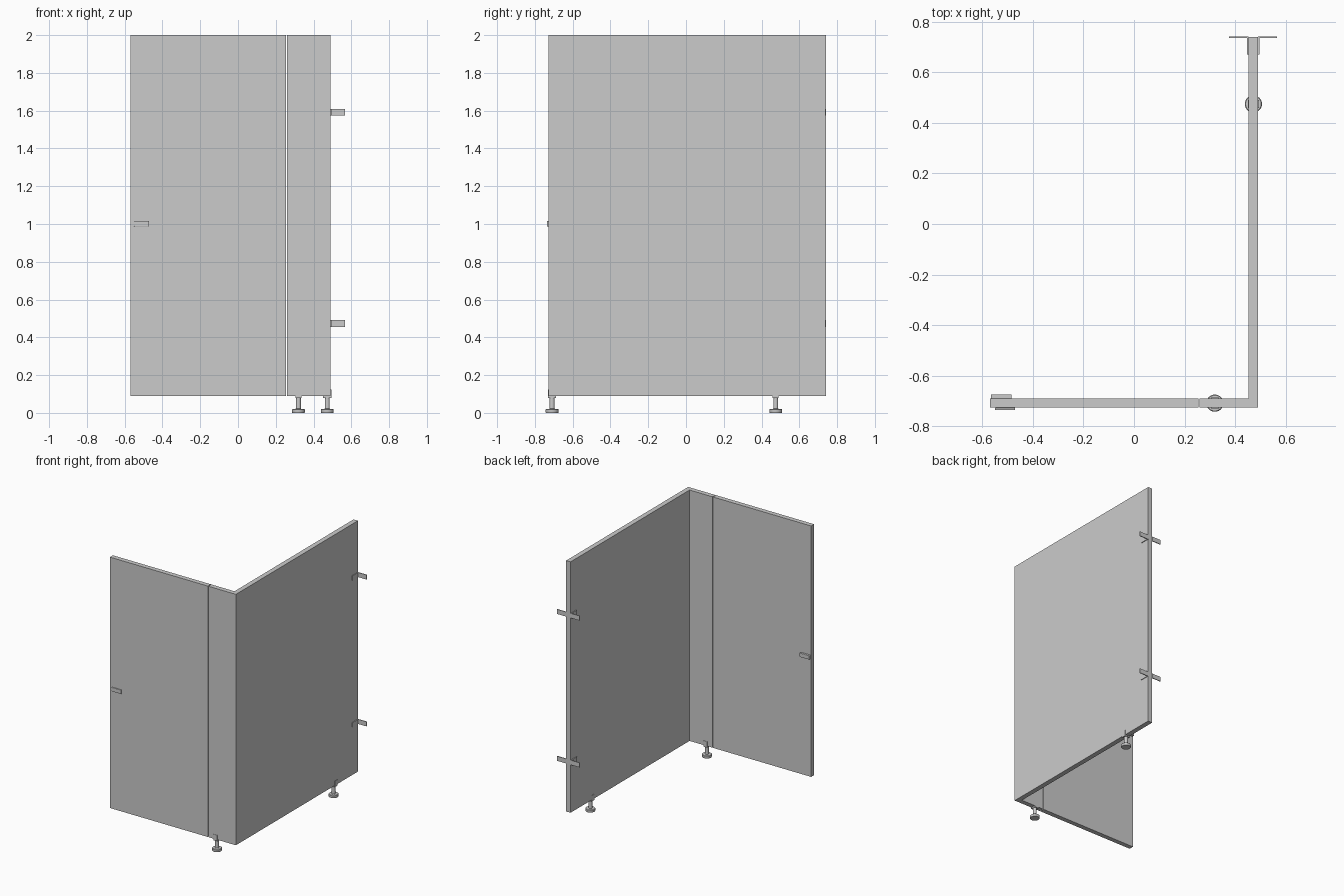
import bpy, bmesh, math

if "Cube" in bpy.data.objects:
    bpy.data.objects.remove(bpy.data.objects["Cube"])


def box(name, x, y, z, bevel=0.0):
    """Box from (min, max) pairs, optionally with softened edges."""
    bm = bmesh.new()
    bmesh.ops.create_cube(bm, size=1)
    for v in bm.verts:
        v.co = [r[0] if c < 0 else r[1] for c, r in zip(v.co, (x, y, z))]
    if bevel:
        bmesh.ops.bevel(bm, geom=bm.edges[:], offset=bevel, segments=2,
                        profile=0.5, affect='EDGES')
    return finish(name, bm)


def finish(name, bm):
    bmesh.ops.recalc_face_normals(bm, faces=bm.faces[:])
    me = bpy.data.meshes.new(name)
    bm.to_mesh(me)
    bm.free()
    ob = bpy.data.objects.new(name, me)
    bpy.context.collection.objects.link(ob)
    return ob


def prism(name, pts, z0, z1):
    """Extrude a flat XY outline from z0 to z1."""
    bm = bmesh.new()
    f = bm.faces.new([bm.verts.new((px, py, z0)) for px, py in pts])
    r = bmesh.ops.extrude_face_region(bm, geom=[f])
    for v in r['geom']:
        if isinstance(v, bmesh.types.BMVert):
            v.co.z = z1
    return finish(name, bm)


def lathe(name, profile, cx, cy, n=32):
    """Revolve a closed (radius, z) profile around a vertical axis."""
    bm = bmesh.new()
    vs = [bm.verts.new((r, 0, z)) for r, z in profile]
    es = [bm.edges.new(p) for p in zip(vs, vs[1:])]
    bmesh.ops.spin(bm, geom=vs + es, cent=(0, 0, 0), axis=(0, 0, 1),
                   angle=2 * math.pi, steps=n)
    bmesh.ops.remove_doubles(bm, verts=bm.verts[:], dist=1e-5)
    bmesh.ops.translate(bm, verts=bm.verts[:], vec=(cx, cy, 0))
    ob = finish(name, bm)
    bpy.context.view_layer.objects.active = ob
    ob.select_set(True)
    bpy.ops.object.shade_smooth_by_angle()
    ob.select_set(False)
    return ob


# Panels
Z = (0.09, 2.0)
FRONT = (-0.727, -0.691)
box("door", (-0.57, 0.255), FRONT, Z)
box("front_post_panel", (0.26, 0.491), FRONT, Z)
box("side_panel", (0.454, 0.491), (-0.691, 0.741), Z)

# Door latch: indicator plate outside, turn knob inside
box("latch_outer", (-0.55, -0.47), (-0.736, -0.727), (0.987, 1.017), 0.002)
box("latch_inner", (-0.566, -0.485), (-0.691, -0.674), (0.987, 1.017), 0.002)

# Wall brackets: a mirrored pair of L angles at two heights
T = 0.006
cx, half = 0.4715, 0.0195
for level, z0 in (("lower", 0.456), ("upper", 1.574)):
    for side, s in (("left", -1), ("right", 1)):
        inner, outer = half - 0.001, 0.095
        pts = [(inner, 0.67), (inner + T, 0.67), (inner + T, 0.742 - T),
               (outer, 0.742 - T), (outer, 0.742), (inner, 0.742)]
        prism(f"wall_bracket_{level}_{side}",
              [(cx + s * px, py) for px, py in pts], z0, z0 + 0.035)

# Adjustable feet: round pad, stem and U clip gripping the panel
foot_profile = [(0, 0), (0.033, 0), (0.034, 0.002), (0.034, 0.018),
                (0.031, 0.021), (0.013, 0.022), (0.013, 0.082), (0, 0.082)]
for name, fx, fy, along_x in (("front", 0.32, -0.709, True),
                              ("side", 0.4725, 0.475, False)):
    lathe(name + "_foot", foot_profile, fx, fy)
    w, g, t = 0.016, 0.0185, 0.003
    parts = (("base", (-g - t, g + t), (0.08, 0.09)),
             ("tab_a", (-g - t, -g), (0.09, 0.125)),
             ("tab_b", (g, g + t), (0.09, 0.125)))
    for part, across, zz in parts:
        a, b = (-w, w), across
        if not along_x:
            a, b = b, a
        box(f"{name}_foot_clip_{part}", (fx + a[0], fx + a[1]),
            (fy + b[0], fy + b[1]), zz)
